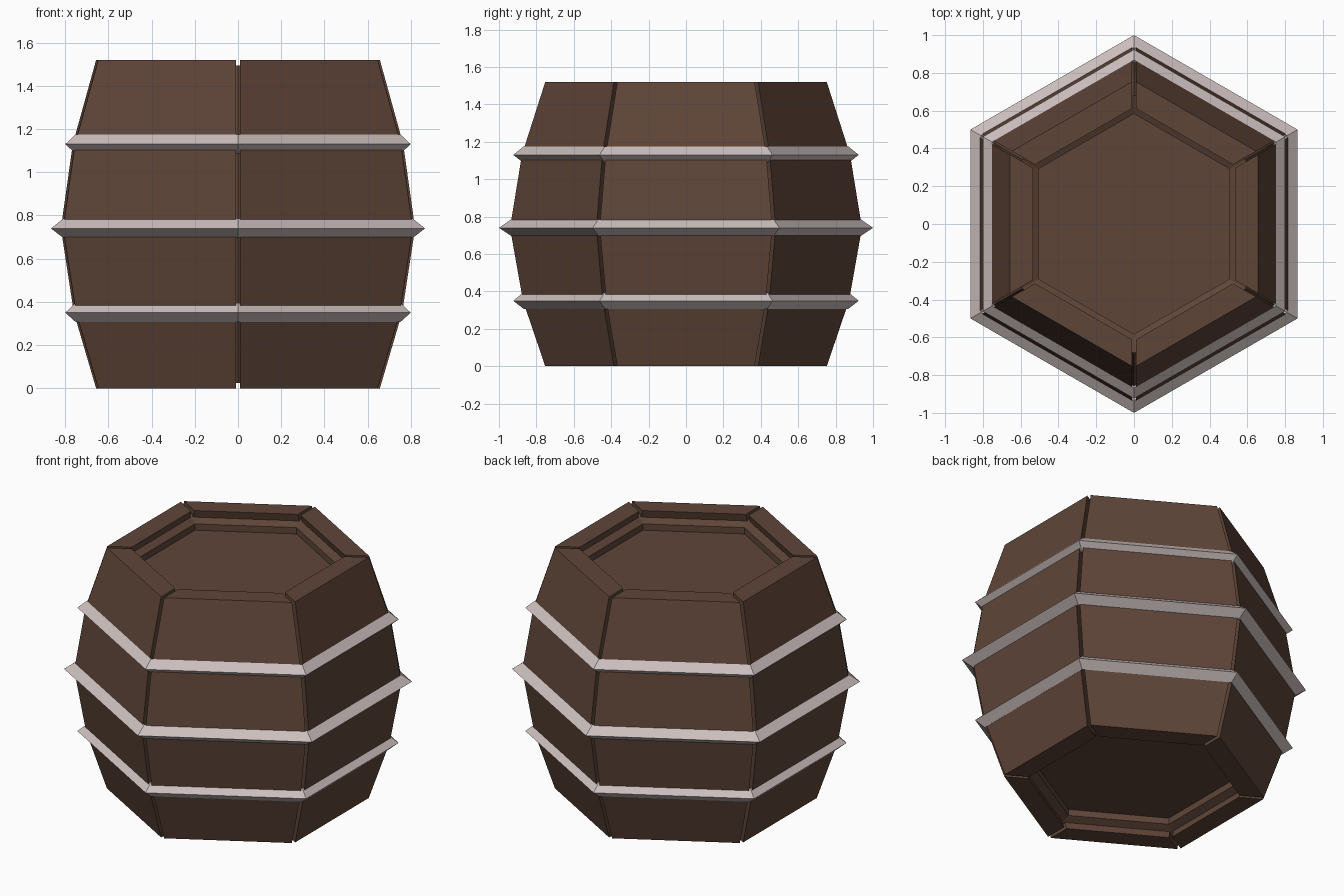
import bpy, bmesh, math
from mathutils import Matrix

if "Cube" in bpy.data.objects:
    bpy.data.objects.remove(bpy.data.objects["Cube"])

C30, T30 = math.cos(math.pi / 6), math.tan(math.pi / 6)
H = 1.52


def material(name, rgb):
    m = bpy.data.materials.new(name)
    m.diffuse_color = (*rgb, 1)
    m.use_nodes = True
    m.node_tree.nodes["Principled BSDF"].inputs["Base Color"].default_value = m.diffuse_color
    return m


WOOD = material("dark wood", (0.114, 0.060, 0.040))
METAL = material("pale metal", (0.60, 0.52, 0.51))

# Barrel profile: height and distance of the flat side from the axis
PROFILE = [(0, 0.657), (0.35, 0.76), (0.74, 0.82), (1.13, 0.765), (H, 0.657)]


def finish(bm, name, mat):
    bmesh.ops.recalc_face_normals(bm, faces=bm.faces)
    me = bpy.data.meshes.new(name)
    bm.to_mesh(me)
    bm.free()
    me.materials.append(mat)
    ob = bpy.data.objects.new(name, me)
    bpy.context.collection.objects.link(ob)
    return ob


def hex_ring(name, section, mat):
    """Sweep a closed (apothem, z) section around a hexagon with points on +-y."""
    bm = bmesh.new()
    rings = []
    for k in range(6):
        a = math.radians(30 + 60 * k)
        rings.append([bm.verts.new((r / C30 * math.cos(a), r / C30 * math.sin(a), z))
                      for r, z in section])
    n = len(section)
    for k in range(6):
        p, q = rings[k], rings[(k + 1) % 6]
        for i in range(n):
            j = (i + 1) % n
            bm.faces.new((p[i], q[i], q[j], p[j]))
    return finish(bm, name, mat)


def stave(name, angle):
    """One bent plank facing +x, turned to its side; narrow gaps at both edges."""
    bm = bmesh.new()
    gap, thick = 0.012, 0.122
    rows = []
    for z, r in PROFILE:
        inner = r - thick
        wo, wi = r * T30 - gap, inner * T30 - gap
        rows.append([bm.verts.new(c) for c in
                     ((r, -wo, z), (r, wo, z), (inner, wi, z), (inner, -wi, z))])
    for a, b in zip(rows, rows[1:]):
        for i in range(4):
            j = (i + 1) % 4
            bm.faces.new((a[i], a[j], b[j], b[i]))
    bm.faces.new(rows[0])
    bm.faces.new(rows[-1])
    bm.transform(Matrix.Rotation(angle, 4, 'Z'))
    return finish(bm, name, WOOD)


# Six staves
for k in range(6):
    stave(f"stave_{k + 1}", math.radians(60 * k))

# Inner shell showing in the seams, with a ledge inside each rim
outer = [(r - 0.065, z) for z, r in PROFILE]
outer[0] = (outer[0][0], 0.025)
outer[-1] = (outer[-1][0], H - 0.025)
inner = [(0.505, H - 0.07), (0.505, H - 0.13), (0.505, 0.13), (0.505, 0.07)]
hex_ring("inner_shell", outer + inner, WOOD)

# Recessed lids
for name, z in (("top_lid", H - 0.125), ("bottom_lid", 0.125)):
    bm = bmesh.new()
    bmesh.ops.create_cone(bm, cap_ends=True, segments=6, radius1=0.51 / C30,
                          radius2=0.51 / C30, depth=0.03,
                          matrix=Matrix.Translation((0, 0, z)))
    # keep a corner on the y axis
    if not any(abs(v.co.x) < 1e-4 for v in bm.verts):
        bm.transform(Matrix.Rotation(math.pi / 6, 4, 'Z'))
    finish(bm, name, WOOD)

# Three ridged hoops
for name, z, ridge, edge in (("lower_hoop", 0.35, 0.80, 0.752),
                             ("middle_hoop", 0.74, 0.866, 0.81),
                             ("upper_hoop", 1.13, 0.80, 0.752)):
    hex_ring(name, [(ridge, z), (edge, z + 0.045), (edge - 0.01, z + 0.035),
                    (edge - 0.01, z - 0.035), (edge, z - 0.043)], METAL)
